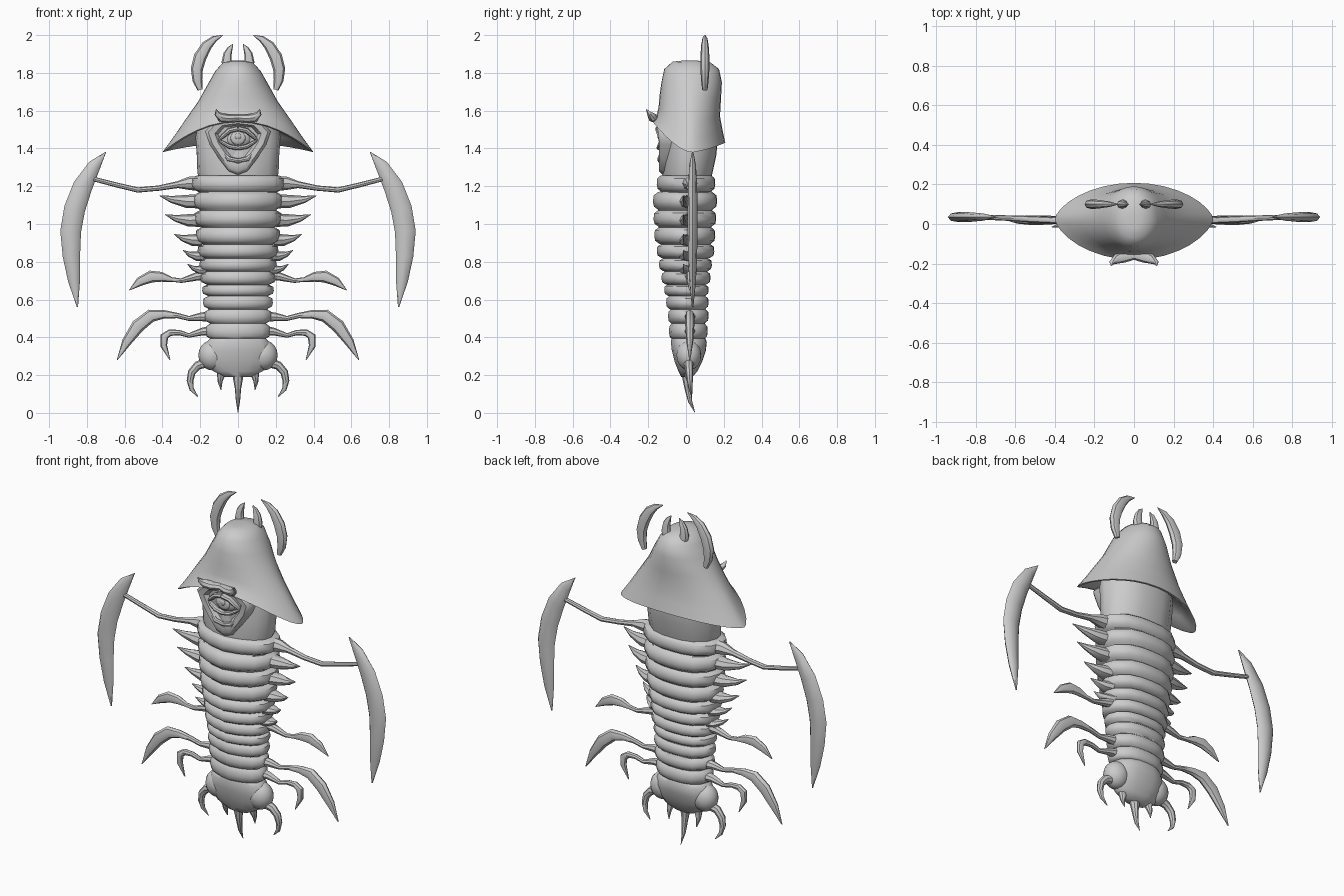
import bpy, bmesh, math
from mathutils import Vector


def loft(name, rings, mirror=False, angle=40):
    """Skin a list of equal-length rings, cap both ends, shade smooth by angle."""
    bm = bmesh.new()
    vs = [[bm.verts.new(p) for p in r] for r in rings]
    n = len(vs[0])
    for a, b in zip(vs, vs[1:]):
        for i in range(n):
            bm.faces.new((a[i], a[(i + 1) % n], b[(i + 1) % n], b[i]))
    bm.faces.new(vs[0])
    bm.faces.new(vs[-1])
    bmesh.ops.recalc_face_normals(bm, faces=bm.faces)
    me = bpy.data.meshes.new(name)
    bm.to_mesh(me)
    bm.free()
    me.polygons.foreach_set("use_smooth", [True] * len(me.polygons))
    me.set_sharp_from_angle(angle=math.radians(angle))
    ob = bpy.data.objects.new(name, me)
    bpy.context.collection.objects.link(ob)
    if mirror:
        ob.modifiers.new("mirror", "MIRROR").use_mirror_merge = False
    return ob


def limb(name, pts, mirror=True, sides=8):
    """Sweep an ellipse: each point is (x, y, z, half width, half thickness in y)."""
    P = [Vector(p[:3]) for p in pts]
    rings = []
    for i, p in enumerate(pts):
        t = (P[min(i + 1, len(P) - 1)] - P[max(i - 1, 0)]).normalized()
        n = t.cross(Vector((0, 1, 0))).normalized()
        b = n.cross(t)
        rings.append([P[i] + n * p[3] * math.cos(k * math.tau / sides)
                      + b * p[4] * math.sin(k * math.tau / sides) for k in range(sides)])
    return loft(name, rings, mirror)


def blob(name, loc, scale, mirror=False):
    rings = []
    for j in range(11):
        a = math.pi * (0.02 + 0.96 * j / 10)
        rings.append([(loc[0] + scale[0] * math.sin(a) * math.cos(k * math.tau / 20),
                       loc[1] - scale[1] * math.cos(a),
                       loc[2] + scale[2] * math.sin(a) * math.sin(k * math.tau / 20)) for k in range(20)])
    return loft(name, rings, mirror, 60)


# Ridged body cross-section: crease in front, flatter back
HALF = [(0, -1), (.4, -.87), (.75, -.62), (.95, -.28), (1, .1), (.9, .5), (.62, .85), (.3, .98), (0, 1)]
SECTION = HALF + [(-x, y) for x, y in HALF[-2:0:-1]]


def section(z, hw, yf, yb, s=1.0):
    return [(x * hw * s, (-y * yf if y < 0 else y * yb) * s, z) for x, y in SECTION]


# Segmented trunk: top z, half width, front y, back y
SEGS = [(1.26, .25, -.155, .155), (1.17, .24, -.175, .165), (1.075, .235, -.172, .16),
        (.985, .225, -.168, .155), (.895, .215, -.155, .15), (.82, .205, -.143, .137),
        (.75, .2, -.13, .13), (.68, .19, -.115, .12), (.62, .185, -.105, .12),
        (.55, .18, -.095, .12), (.475, .172, -.09, .115), (.39, 0, 0, 0)]
rings = []
for s, nxt in zip(SEGS, SEGS[1:]):
    h = s[0] - nxt[0]
    for f, k in ((0.03, .86), (.2, .98), (.55, 1), (.82, .97), (.97, .86)):
        rings.append(section(s[0] - h * f, *s[1:], k))
loft("trunk_segments", rings, angle=50)

# Tail bulb with side lobes
loft("tail_bulb", [section(*r) for r in [
    (.40, .14, -.075, .1), (.375, .165, -.08, .11), (.33, .18, -.075, .105),
    (.27, .17, -.06, .085), (.22, .13, -.04, .06), (.19, .07, -.025, .035)]], angle=60)
blob("tail_lobe", (.135, .015, .305), (.075, .065, .08), True)

# Neck under the hood
loft("neck", [section(*r) for r in [
    (1.23, .2, -.12, .13), (1.27, .215, -.125, .14), (1.36, .218, -.12, .16),
    (1.46, .225, -.115, .17), (1.6, .2, -.1, .15)]], angle=50)

# Hood: half width, front y, back y, then z at side, front and back
HOOD = [(.03, -.02, .06, 1.865, 1.865, 1.865), (.08, -.07, .13, 1.855, 1.86, 1.855),
        (.12, -.115, .175, 1.81, 1.82, 1.82), (.16, -.13, .19, 1.74, 1.75, 1.75),
        (.21, -.14, .185, 1.65, 1.68, 1.66), (.28, -.145, .18, 1.55, 1.62, 1.57),
        (.345, -.155, .195, 1.455, 1.58, 1.49), (.40, -.18, .208, 1.38, 1.545, 1.43),
        (.38, -.165, .195, 1.385, 1.54, 1.43), (.3, -.11, .15, 1.45, 1.55, 1.47),
        (.18, -.08, .12, 1.52, 1.57, 1.52)]
rings = []
for hw, yf, yb, zs, zf, zb in HOOD:
    ring = []
    for k in range(32):
        a = k * math.tau / 32
        s, c = math.sin(a), math.cos(a)
        e = abs(c) ** (.9 + hw)
        y = .025 + ((yf if c > 0 else yb) - .025) * e
        ring.append((hw * s, y, zs + ((zf if c > 0 else zb) - zs) * c * c))
    rings.append(ring)
loft("hood", rings, angle=50)

# Face shield, sunk towards an eye socket
FACE = [(0, 1.26), (.05, 1.28), (.1, 1.345), (.15, 1.42), (.175, 1.49), (.12, 1.55), (0, 1.565)]
FACE = FACE + [(-x, z) for x, z in FACE[-2:0:-1]]
loft("face_shield", [[(x * s, y - .15 * max(0, z - 1.45), 1.455 + (z - 1.455) * s) for x, z in FACE]
                     for s, y in ((1, -.06), (1, -.125), (.9, -.142), (.7, -.14), (.6, -.115))], angle=50)

# Eye: ball, iris, pupil and almond lids
blob("eyeball", (0, -.095, 1.452), (.075, .045, .055))
blob("iris", (0, -.134, 1.455), (.04, .012, .036))
blob("pupil", (0, -.144, 1.465), (.017, .007, .017))
limb("upper_eyelid", [(0, -.145, 1.505, .014, .018), (.045, -.143, 1.495, .014, .018),
                      (.08, -.135, 1.465, .012, .016), (.105, -.125, 1.44, .004, .006)])
limb("lower_eyelid", [(0, -.14, 1.402, .012, .016), (.045, -.138, 1.41, .012, .016),
                      (.08, -.132, 1.43, .01, .014), (.105, -.125, 1.445, .004, .006)])
limb("cheek_fold", [(0, -.138, 1.335, .012, .012), (.05, -.138, 1.345, .014, .014),
                    (.085, -.13, 1.385, .005, .006)])

# Brow with little horns
limb("brow_horn", [(0, -.155, 1.562, .018, .025), (.05, -.165, 1.558, .022, .03),
                   (.09, -.178, 1.565, .024, .024), (.112, -.195, 1.585, .014, .012),
                   (.115, -.21, 1.607, .002, .002)])

# Crown horns
limb("outer_crown_horn", [(.2, .1, 1.71, .014, .014), (.215, .1, 1.76, .026, .02),
                          (.218, .1, 1.82, .032, .024), (.2, .1, 1.885, .034, .024),
                          (.165, .1, 1.945, .028, .02), (.125, .1, 1.98, .017, .014),
                          (.08, .1, 2.0, .002, .002)])
limb("inner_crown_horn", [(.05, .1, 1.82, .03, .024), (.06, .1, 1.86, .027, .022),
                          (.055, .1, 1.9, .022, .018), (.042, .1, 1.93, .014, .012),
                          (.027, .1, 1.952, .002, .002)])

# Side spikes: tip x, tip z, base x, half height
for i, (tx, tz, bx, w) in enumerate([(.415, 1.15, .2, .038), (.385, 1.05, .2, .036), (.337, .945, .19, .034),
                                     (.29, .86, .18, .028), (.267, .787, .17, .025)]):
    d = tx - bx
    limb(f"side_spike_{i + 1}", [(bx, .01, tz - .03, w, .05), (bx + d * .35, .01, tz - .03, w * .9, .035),
                                 (bx + d * .7, 0, tz - .02, w * .5, .018), (tx, -.015, tz, .002, .002)])

# Scythe arms
limb("arm", [(.18, .02, 1.215, .042, .05), (.26, .02, 1.215, .035, .035), (.32, .02, 1.208, .018, .02),
             (.42, .02, 1.19, .014, .016), (.53, .025, 1.18, .014, .016), (.64, .03, 1.206, .013, .014),
             (.79, .035, 1.245, .012, .012)])
limb("arm_scythe", [(.70, .035, 1.38, .002, .004), (.76, .035, 1.31, .034, .018), (.822, .035, 1.2, .052, .024),
                    (.865, .035, 1.08, .056, .026), (.886, .035, .96, .055, .026), (.882, .035, .83, .046, .024),
                    (.868, .035, .7, .032, .018), (.85, .035, .56, .003, .004)])

# Three pairs of bladed legs
limb("upper_leg", [(.15, .02, .735, .03, .035), (.22, .02, .722, .022, .022), (.3, .02, .7, .012, .014),
                   (.35, .02, .706, .012, .013), (.405, .02, .72, .026, .018), (.46, .02, .722, .032, .02),
                   (.52, .02, .695, .024, .016), (.575, .02, .65, .002, .003)])
limb("middle_leg", [(.14, .02, .51, .03, .035), (.2, .02, .508, .022, .022), (.26, .02, .5, .013, .014),
                    (.32, .02, .515, .014, .015), (.39, .02, .522, .022, .02), (.46, .02, .515, .034, .024),
                    (.53, .02, .46, .036, .024), (.59, .02, .375, .025, .018), (.64, .02, .28, .002, .003)])
limb("lower_leg", [(.13, .02, .435, .03, .035), (.19, .02, .43, .02, .022), (.26, .02, .41, .012, .013),
                   (.31, .02, .425, .014, .014), (.36, .02, .425, .018, .016), (.39, .02, .405, .022, .017),
                   (.393, .02, .355, .018, .014), (.36, .02, .28, .002, .003)])

# Tail claws and spikes
limb("tail_claw", [(.17, .015, .265, .026, .03), (.215, .015, .25, .023, .022), (.245, .018, .215, .021, .02),
                   (.254, .02, .17, .018, .016), (.245, .025, .125, .012, .01), (.212, .03, .085, .002, .002)])
limb("tail_spike", [(.085, .01, .25, .035, .03), (.09, .012, .2, .021, .02), (.095, .02, .165, .013, .013),
                    (.09, .03, .122, .002, .002)])
limb("tail_stinger", [(0, .005, .25, .04, .035), (0, .005, .19, .028, .026), (0, .01, .13, .017, .018),
                      (0, .022, .06, .011, .011), (0, .048, 0, .001, .001)], mirror=False)
